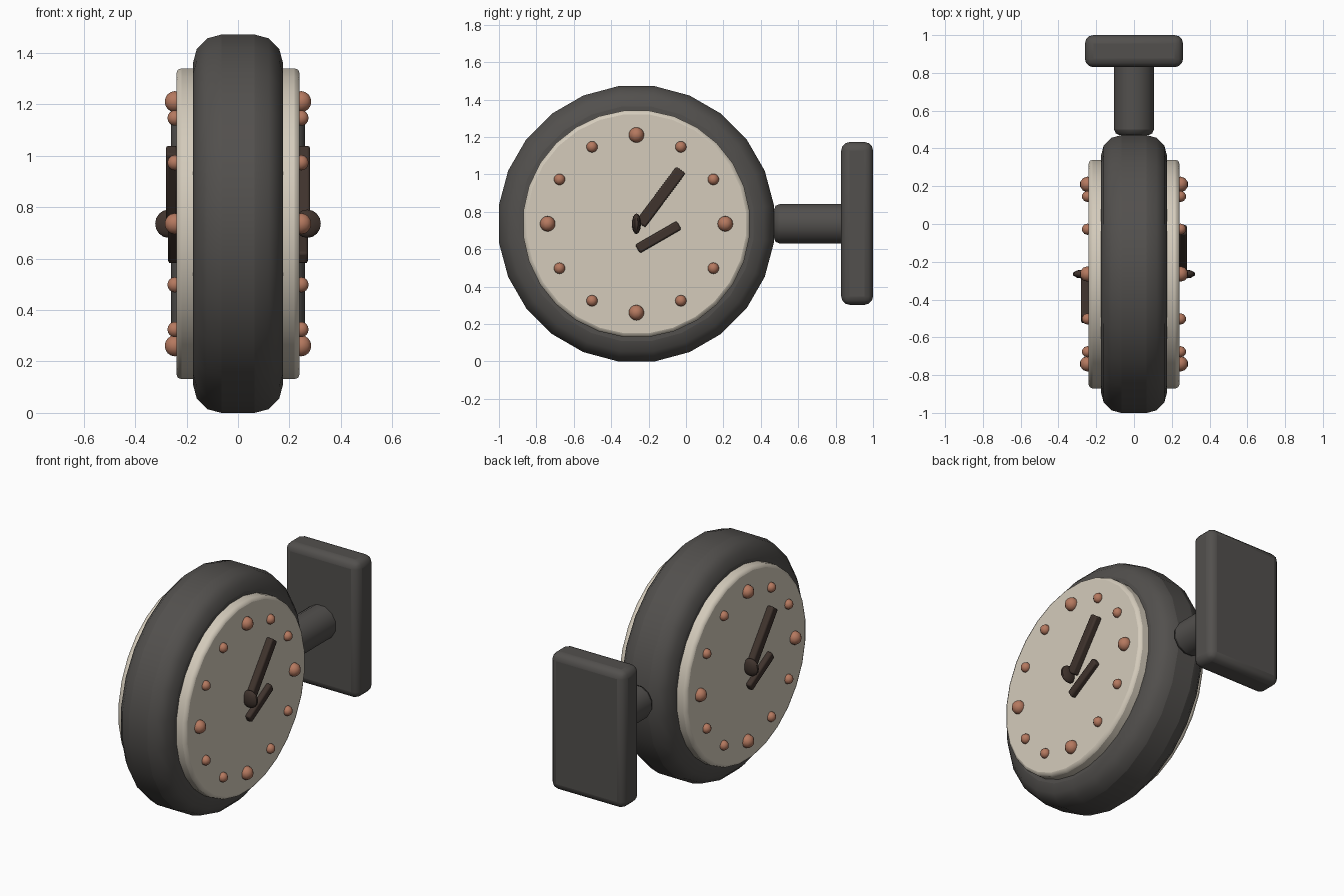
import bpy, math
from mathutils import Vector, Matrix

if "Cube" in bpy.data.objects:
    bpy.data.objects.remove(bpy.data.objects["Cube"])

CY, CZ = -0.265, 0.736  # clock centre


def material(name, rgb):
    m = bpy.data.materials.new(name)
    m.diffuse_color = (*rgb, 1)
    m.use_nodes = True
    m.node_tree.nodes["Principled BSDF"].inputs["Base Color"].default_value = m.diffuse_color
    return m


IRON = material("iron", (0.085, 0.08, 0.075))
CREAM = material("cream", (0.66, 0.60, 0.50))
COPPER = material("copper", (0.46, 0.19, 0.115))
BROWN = material("dark_brown", (0.05, 0.033, 0.026))


def finish(name, mat, bevel=0, segments=2, angle=40):
    o = bpy.context.object
    o.name = name
    o.data.materials.append(mat)
    bpy.ops.object.transform_apply(location=False, rotation=False, scale=True)
    if bevel:
        b = o.modifiers.new("bevel", 'BEVEL')
        b.width, b.segments, b.limit_method = bevel, segments, 'ANGLE'
        b.angle_limit = math.radians(50)
    bpy.ops.object.shade_smooth_by_angle(angle=math.radians(angle))
    return o


def cylinder(name, mat, axis, loc, apothem, depth, sides, bevel, segments):
    # flat side on top, measured across the flats
    bpy.ops.mesh.primitive_cylinder_add(vertices=sides, depth=depth,
                                        radius=apothem / math.cos(math.pi / sides))
    o = finish(name, mat, bevel, segments)
    turn = Matrix.Rotation(math.pi / 2, 4, 'Y' if axis == 'X' else 'X')
    o.data.transform(turn @ Matrix.Rotation(math.pi / sides, 4, 'Z'))
    o.location = loc


def box(name, mat, loc, size, bevel, segments, tilt=0):
    bpy.ops.mesh.primitive_cube_add(size=1, location=loc, rotation=(tilt, 0, 0))
    bpy.context.object.scale = size
    finish(name, mat, bevel, segments)


def ball(name, mat, loc, scale):
    bpy.ops.mesh.primitive_uv_sphere_add(segments=10, ring_count=8, radius=1, location=loc)
    bpy.context.object.scale = scale
    finish(name, mat)


def hand(name, side, start, end, width, x0, x1):
    # side -1 is the same dial turned half way round the vertical axis
    a = Vector((start[0] * side, start[1]))
    b = Vector((end[0] * side, end[1]))
    d, m = b - a, (a + b) / 2
    box(name, BROWN, (side * (x0 + x1) / 2, CY + m.x, CZ + m.y),
        (x1 - x0, d.length, width), 0.01, 2, math.atan2(d.y, d.x))


# Drum housing
cylinder("drum_housing", IRON, 'X', (0, CY, CZ), 0.736, 0.35, 24, 0.11, 3)

# Dials on both sides
for side, tag in ((1, "right"), (-1, "left")):
    cylinder("dial_" + tag, CREAM, 'X', (side * 0.19, CY, CZ), 0.605, 0.10, 28, 0.02, 2)
    for i in range(12):
        a = i * math.pi / 6
        r = 0.041 if i % 3 == 0 else 0.03
        ball(f"hour_marker_{tag}_{i}", COPPER,
             (side * 0.246, CY + 0.475 * math.sin(a), CZ + 0.475 * math.cos(a)), (r, r, r))
    hand("minute_hand_" + tag, side, (0.022, -0.002), (0.238, 0.288), 0.062, 0.235, 0.281)
    hand("hour_hand_" + tag, side, (0.006, -0.135), (0.228, -0.007), 0.052, 0.232, 0.272)
    ball("hand_hub_" + tag, BROWN, (side * 0.27, CY, CZ), (0.055, 0.024, 0.055))

# Wall bracket
cylinder("bracket_arm", IRON, 'Y', (0, 0.665, CZ), 0.105, 0.39, 12, 0.03, 2)
box("wall_plate", IRON, (0, 0.915, 0.738), (0.52, 0.17, 0.87), 0.045, 3)
